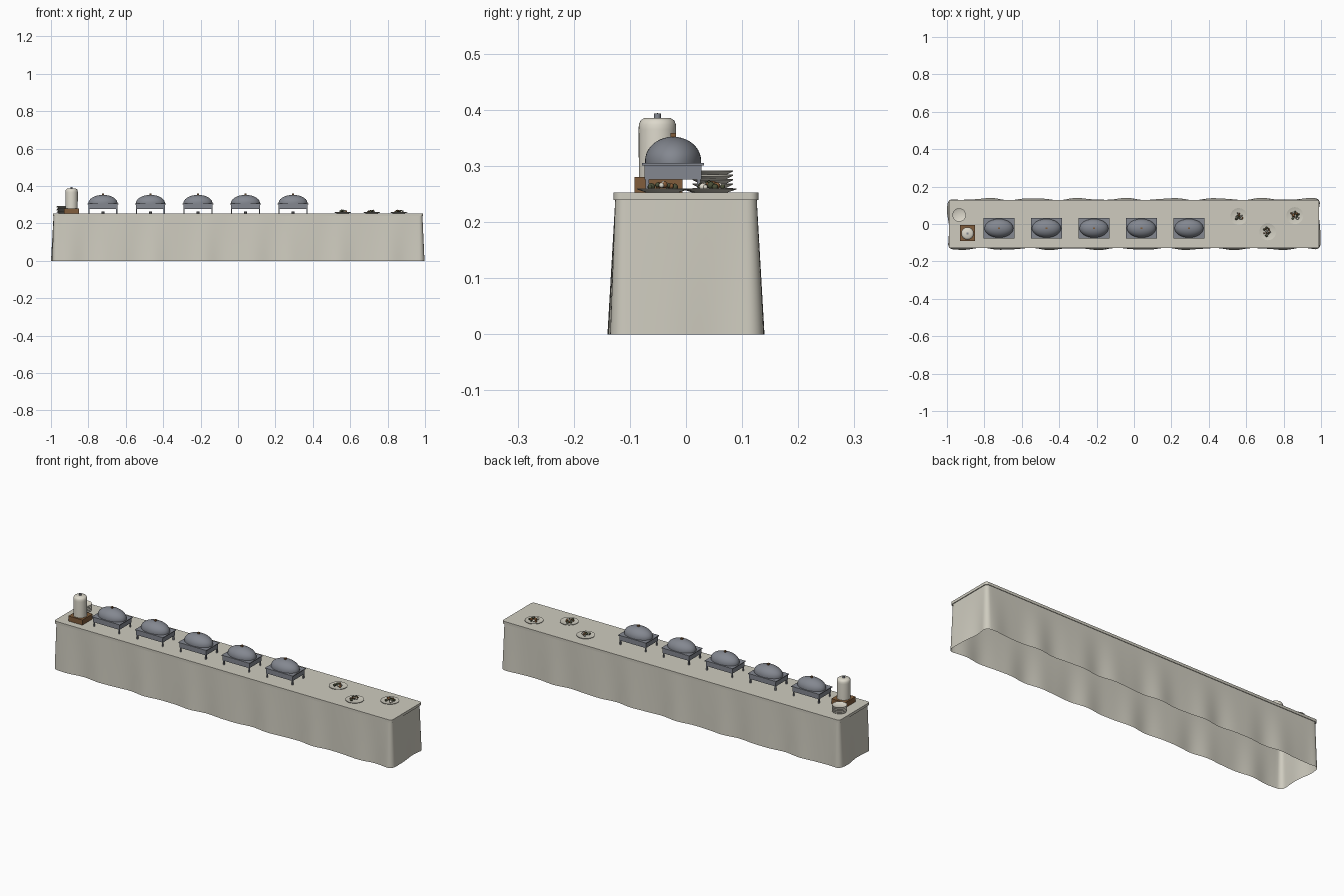
import bpy, bmesh, math, random
from mathutils import Matrix, Vector

if "Cube" in bpy.data.objects:
    bpy.data.objects.remove(bpy.data.objects["Cube"])
random.seed(4)

def mat(name, c):
    m = bpy.data.materials.new(name)
    m.diffuse_color = (*c, 1)
    m.use_nodes = True
    m.node_tree.nodes["Principled BSDF"].inputs["Base Color"].default_value = m.diffuse_color
    return m

CLOTH = mat("cream cloth", (0.62, 0.60, 0.52))
STEEL = mat("steel", (0.23, 0.245, 0.28))
IVORY = mat("ivory", (0.72, 0.69, 0.60))
WOOD = mat("wood", (0.22, 0.11, 0.045))
DARK = mat("dark metal", (0.06, 0.06, 0.065))
FOOD = mat("brown food", (0.25, 0.11, 0.04))
GREEN = mat("dark garnish", (0.07, 0.08, 0.04))

def finish(bm, name, m, smooth=True):
    me = bpy.data.meshes.new(name)
    bmesh.ops.recalc_face_normals(bm, faces=bm.faces)
    bm.to_mesh(me)
    bm.free()
    ob = bpy.data.objects.new(name, me)
    bpy.context.collection.objects.link(ob)
    me.materials.append(m)
    if smooth:
        bpy.ops.object.select_all(action='DESELECT')
        ob.select_set(True)
        bpy.context.view_layer.objects.active = ob
        bpy.ops.object.shade_smooth_by_angle(angle=math.radians(35))
    return ob

def box(name, m, x, y, z0, z1, hx, hy):
    bm = bmesh.new()
    bmesh.ops.create_cube(bm, size=1, matrix=Matrix.Translation((x, y, (z0 + z1) / 2))
                          @ Matrix.Diagonal((2 * hx, 2 * hy, z1 - z0, 1)))
    return finish(bm, name, m, False)

def lathe(name, m, x, y, profile, n=32, sx=1, sy=1):
    """Spin an (r, z) profile about a vertical axis, with optional oval scale."""
    bm = bmesh.new()
    vs = [bm.verts.new((r, 0, z)) for r, z in profile]
    es = [bm.edges.new(p) for p in zip(vs, vs[1:])]
    bmesh.ops.spin(bm, geom=vs + es, cent=(0, 0, 0), axis=(0, 0, 1),
                   angle=2 * math.pi, steps=n, use_duplicate=False)
    bmesh.ops.remove_doubles(bm, verts=bm.verts, dist=1e-5)
    for v in bm.verts:
        v.co = (v.co.x * sx + x, v.co.y * sy + y, v.co.z)
    return finish(bm, name, m)

def outline(hx, hy, r, nx, ny, nc=6):
    """Rounded rectangle as (point, outward normal) pairs."""
    pts = []
    corners = [(1, 1, 0), (-1, 1, 90), (-1, -1, 180), (1, -1, 270)]
    for i, (cx, cy, a0) in enumerate(corners):
        for k in range(nc + 1):
            a = math.radians(a0 + 90 * k / nc)
            n = Vector((math.cos(a), math.sin(a)))
            pts.append((Vector((cx * (hx - r), cy * (hy - r))) + n * r, n))
        p, n = pts[-1]
        c2 = corners[(i + 1) % 4]
        q = Vector((c2[0] * (hx - r), c2[1] * (hy - r))) + n * r
        m = nx if i % 2 == 0 else ny
        pts += [(p.lerp(q, k / m), n) for k in range(1, m)]
    return pts

# Table top with rounded corners
bm = bmesh.new()
f = bm.faces.new([bm.verts.new((*p, 0.239)) for p, n in outline(0.99, 0.129, 0.015, 1, 1)])
g = bmesh.ops.extrude_face_region(bm, geom=[f])
bmesh.ops.translate(bm, vec=(0, 0, 0.014), verts=[v for v in g['geom'] if isinstance(v, bmesh.types.BMVert)])
finish(bm, "table_top", CLOTH)

# Draped skirt: an open sheet whose folds grow toward the floor
bm = bmesh.new()
base = outline(0.986, 0.126, 0.018, 130, 18)
s, dist = 0, [0]
for (p, _), (q, _) in zip(base, base[1:] + base[:1]):
    s += (q - p).length
    dist.append(s)
rows = []
for j in range(9):
    t = j / 8
    row = []
    for (p, n), d in zip(base, dist):
        w = math.sin(2 * math.pi * 18 * d / s) + 0.3 * math.sin(2 * math.pi * 31 * d / s)
        q = p + n * t * (0.0075 + 0.005 * w)
        row.append(bm.verts.new((*q, 0.242 * (1 - t))))
    rows.append(row)
for a, b in zip(rows, rows[1:]):
    for i in range(len(a)):
        k = (i + 1) % len(a)
        bm.faces.new((a[i], b[i], b[k], a[k]))
finish(bm, "cloth_skirt", CLOTH)

# Chafing dishes: legs, burner, pan, rim, domed lid, knob
Z = 0.253
DY = -0.023
dome = [(1, 0.305), (1, 0.309)] + [(math.cos(a), 0.309 + 0.043 * math.sin(a))
        for a in (math.pi / 2 * k / 10 for k in range(1, 10))] + [(0, 0.352)]
for i in range(5):
    x = -0.722 + 0.254 * i
    for sx in (-1, 1):
        for sy in (-1, 1):
            box("dish_leg", STEEL, x + sx * 0.074, DY + sy * 0.046, Z, 0.278, 0.003, 0.003)
    lathe("burner", DARK, x, DY, [(0, Z), (0.009, Z), (0.009, 0.263), (0, 0.263)], 16)
    box("dish_pan", STEEL, x, DY, 0.276, 0.302, 0.078, 0.051)
    box("dish_rim", STEEL, x, DY, 0.301, 0.305, 0.082, 0.055)
    lathe("dish_lid", STEEL, x, DY, dome, 40, 0.077, 0.05)
    box("lid_knob", WOOD, x, DY, 0.350, 0.359, 0.005, 0.005)

# Drinks urn on a wooden stand, with a tap at the front
UX, UY = -0.89, -0.051
box("urn_stand", WOOD, UX, UY + 0.002, Z, 0.280, 0.041, 0.043)
lathe("urn_body", IVORY, UX, UY, [(0, 0.28), (0.033, 0.28), (0.0335, 0.365), (0.033, 0.374),
      (0.030, 0.381), (0.024, 0.385), (0, 0.386)])
lathe("urn_knob", STEEL, UX, UY, [(0, 0.385), (0.006, 0.385), (0.006, 0.393), (0, 0.394)], 16)

# Stack of clean plates
for i in range(5):
    z = Z + 0.0078 * i
    lathe("stacked_plate", IVORY, -0.935, 0.048, [(0, z), (0.024, z), (0.036, z + 0.006),
          (0.036, z + 0.008), (0.025, z + 0.003), (0, z + 0.003)])

# Served plates with small morsels
for px, py in ((0.56, 0.04), (0.715, -0.042), (0.86, 0.045)):
    lathe("serving_plate", CLOTH, px, py, [(0, Z), (0.03, Z), (0.045, Z + 0.005),
          (0.045, Z + 0.007), (0.03, Z + 0.003), (0, Z + 0.003)])
    for m, name in ((FOOD, "morsels"), (GREEN, "garnish"), (IVORY, "pale_morsels")):
        bm = bmesh.new()
        for k in range(6):
            a, r = random.uniform(0, 6.28), random.uniform(0.004, 0.023)
            c = Vector((px + r * math.cos(a), py + r * math.sin(a), Z + 0.016 - 0.3 * r))
            bmesh.ops.create_icosphere(bm, subdivisions=2, radius=random.uniform(0.004, 0.007),
                                       matrix=Matrix.Translation(c))
        finish(bm, name, m)
